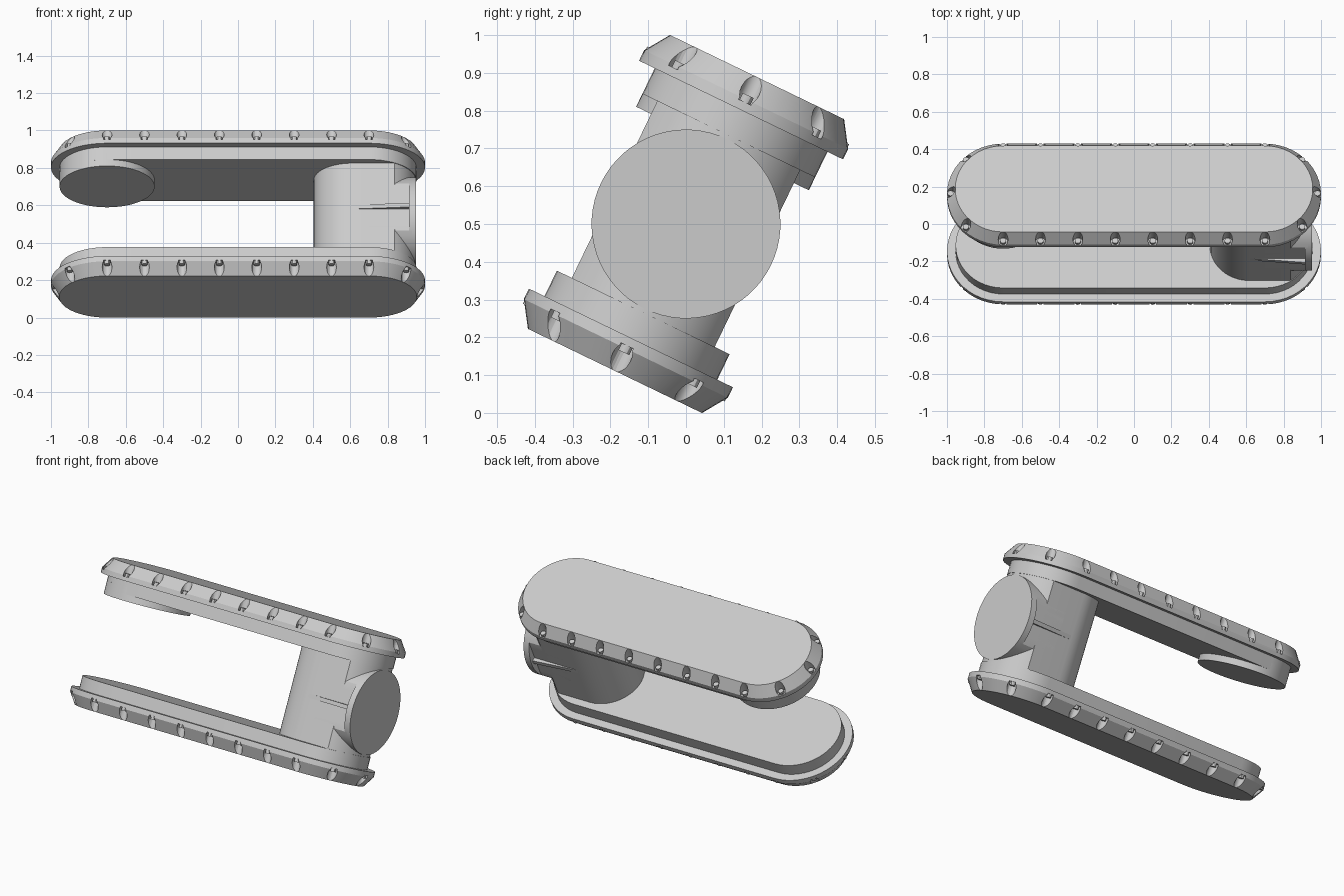
import bpy, bmesh
from math import pi, sin, cos, asin, radians
from mathutils import Matrix

old = bpy.data.objects.get("Cube")
if old:
    bpy.data.objects.remove(old, do_unlink=True)

metal = bpy.data.materials.new("light grey metal")
metal.use_nodes = True
GREY = (0.6, 0.6, 0.6, 1)
metal.diffuse_color = GREY
metal.node_tree.nodes["Principled BSDF"].inputs["Base Color"].default_value = GREY

# Parts are built upright, then the whole assembly leans backwards
LEAN = Matrix.Translation((0, 0, 0.5)) @ Matrix.Rotation(radians(-25.8), 4, 'X')
END = 0.7


def arc(cx, r, a0, a1, n=24):
    return [(cx + r * cos(a0 + (a1 - a0) * i / n), r * sin(a0 + (a1 - a0) * i / n))
            for i in range(n + 1)]


def stadium(r):
    return arc(END, r, -pi / 2, pi / 2) + arc(-END, r, pi / 2, 3 * pi / 2)


def loft(bm, sections):
    """Skin a stack of (outline, height) sections and cap both ends."""
    rings = [[bm.verts.new((x, y, z)) for x, y in pts] for pts, z in sections]
    for low, high in zip(rings, rings[1:]):
        for i in range(len(low)):
            j = (i + 1) % len(low)
            bm.faces.new((low[i], low[j], high[j], high[i]))
    bm.faces.new(rings[0][::-1])
    bm.faces.new(rings[-1])


def finish(name, bm):
    bmesh.ops.recalc_face_normals(bm, faces=bm.faces)
    mesh = bpy.data.meshes.new(name)
    bm.to_mesh(mesh)
    bm.free()
    mesh.materials.append(metal)
    ob = bpy.data.objects.new(name, mesh)
    bpy.context.collection.objects.link(ob)
    ob.matrix_world = LEAN
    return ob


def smooth(ob):
    bpy.ops.object.select_all(action='DESELECT')
    ob.select_set(True)
    bpy.context.view_layer.objects.active = ob
    bpy.ops.object.shade_smooth_by_angle(angle=radians(30))


def solid(name, sections):
    bm = bmesh.new()
    loft(bm, sections)
    ob = finish(name, bm)
    smooth(ob)
    return ob


def screw_spots(r):
    spots = [(-END + 0.2 * i, s * r) for i in range(8) for s in (-1, 1)]
    for a in (-pi / 4, 0, pi / 4):
        spots += [(s * (END + r * cos(a)), r * sin(a)) for s in (-1, 1)]
    return spots


def studs(name, side, radius, z0, z1, sides):
    """A cylinder at every screw position."""
    bm = bmesh.new()
    for x, y in screw_spots(0.281):
        at = Matrix.Translation((x, y, side * (z0 + z1) / 2))
        bmesh.ops.create_cone(bm, cap_ends=True, segments=sides, radius1=radius,
                              radius2=radius, depth=z1 - z0, matrix=at)
    return finish(name, bm)


# Two matching covers: chamfered flange, inner plate, counterbored screws
for word, side in (("upper", 1), ("lower", -1)):
    cover = solid(word + "_cover", [
        (stadium(0.254), side * 0.26), (stadium(0.254), side * 0.335),
        (stadium(0.3), side * 0.335), (stadium(0.3), side * 0.366),
        (stadium(0.256), side * 0.432)])
    cutter = studs(word + "_counterbore_cutter", side, 0.026, 0.358, 0.5, 20)
    cutter.hide_render = True
    cutter.hide_viewport = False
    mod = cover.modifiers.new("counterbores", 'BOOLEAN')
    mod.operation = 'DIFFERENCE'
    mod.solver = 'EXACT'
    mod.object = cutter
    bpy.context.view_layer.update()
    cut = bpy.data.meshes.new_from_object(
        cover.evaluated_get(bpy.context.evaluated_depsgraph_get()))
    cover.modifiers.clear()
    cover.data = cut
    bpy.data.objects.remove(cutter, do_unlink=True)
    smooth(cover)
    smooth(studs(word + "_screws", side, 0.016, 0.35, 0.378, 12))

# Round boss under the free end of the upper cover
disc = arc(-END, 0.254, 0, 2 * pi, 64)[:-1]
solid("round_boss", [(disc, 0.222), (disc, 0.3)])

# Column joining the covers: round ends with flattened front and back
flat = asin(0.21 / 0.25)
outline = arc(END, 0.25, -flat, flat) + arc(0.615, 0.21, pi / 2, 3 * pi / 2)
solid("column", [(outline, -0.3), (outline, 0.3)])

# Sideways barrel with a full round end and flattened neck
TURN = Matrix.Rotation(pi / 2, 4, 'Y')
rim = arc(0, 0.25, 0, 2 * pi, 64)[:-1]
neck = [(x, max(-0.21, min(0.21, y))) for x, y in rim]
for name, ring, x0, x1 in (("barrel_neck", neck, 0.7, 0.93), ("barrel_end", rim, 0.915, 0.953)):
    bm = bmesh.new()
    loft(bm, [(ring, x0), (ring, x1)])
    bm.transform(TURN)
    smooth(finish(name, bm))

# Slim tapered ribs running from the column into the barrel end
for name, s in (("front_rib", -1), ("back_rib", 1)):
    bm = bmesh.new()
    wedge = [(0.62, s * 0.2), (0.62, s * 0.21), (0.92, s * 0.235), (0.92, s * 0.2)]
    loft(bm, [(wedge, -0.012), (wedge, 0.012)])
    finish(name, bm)
